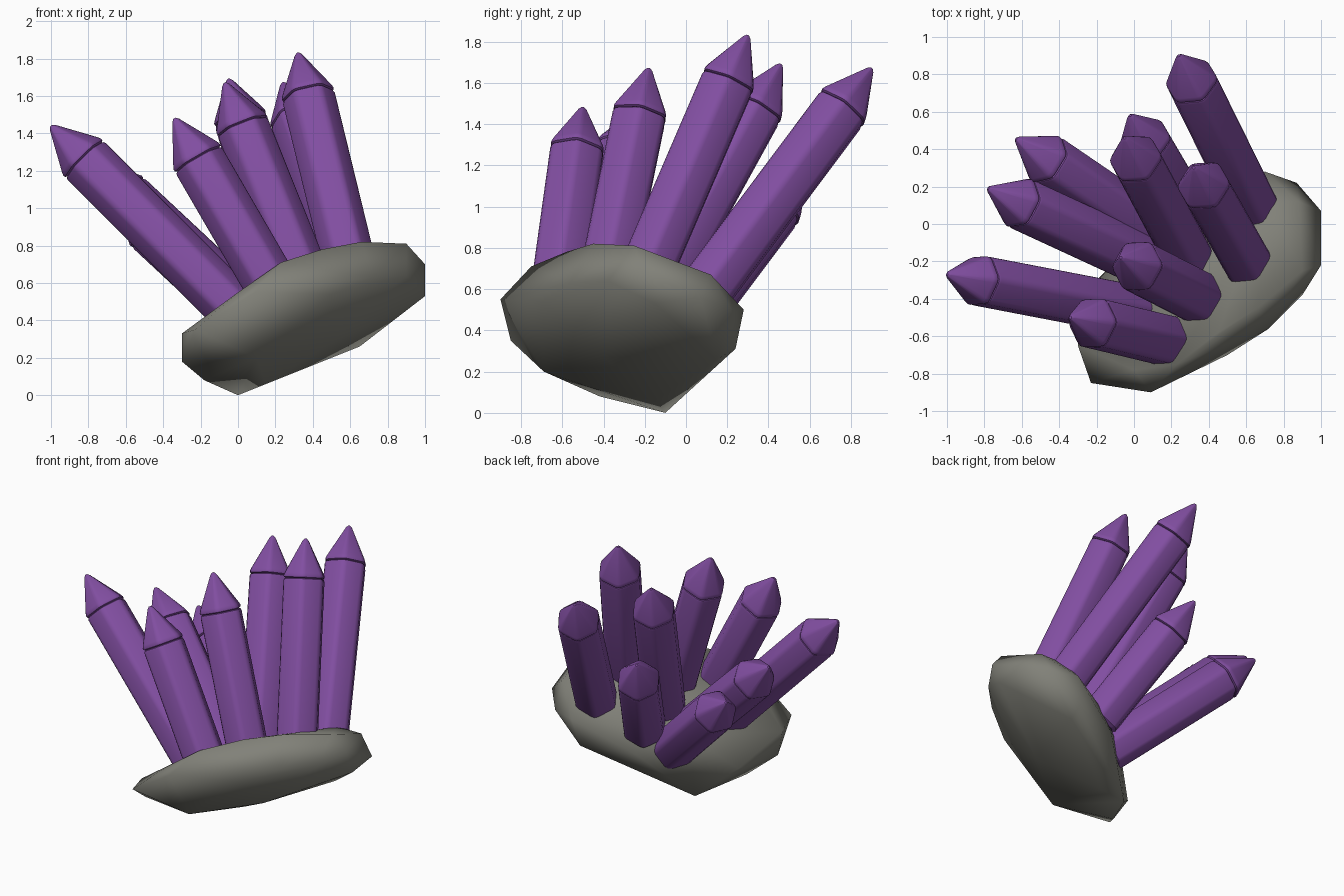
import bpy
import bmesh
import math
from mathutils import Vector, Matrix

if "Cube" in bpy.data.objects:
    bpy.data.objects.remove(bpy.data.objects["Cube"], do_unlink=True)


def make_material(name, colour):
    material = bpy.data.materials.new(name)
    material.use_nodes = True
    material.diffuse_color = colour
    material.node_tree.nodes["Principled BSDF"].inputs["Base Color"].default_value = colour
    return material


purple = make_material("crystal purple", (0.22, 0.076, 0.355, 1))
stone = make_material("stone grey", (0.22, 0.22, 0.19, 1))


def finish(name, bm, material, sharp_angle):
    """Turn a bmesh into a smooth-shaded object that keeps its sharp edges."""
    bmesh.ops.recalc_face_normals(bm, faces=bm.faces[:])
    mesh = bpy.data.meshes.new(name)
    bm.to_mesh(mesh)
    bm.free()
    mesh.materials.append(material)
    mesh.shade_smooth()
    mesh.set_sharp_from_angle(angle=math.radians(sharp_angle))
    obj = bpy.data.objects.new(name, mesh)
    bpy.context.collection.objects.link(obj)


def hexagon_ring(bm, radius, height):
    """Hexagon outline with softened corners."""
    ring = []
    for corner in range(6):
        for offset, scale in ((-9, 0.935), (0, 0.965), (9, 0.935)):
            angle = math.radians(corner * 60 + offset)
            r = radius * scale
            ring.append(bm.verts.new((r * math.cos(angle), r * math.sin(angle), height)))
    return ring


def loft(bm, profile):
    """Skin a closed solid through hexagon rings given as (radius, height)."""
    rings = [hexagon_ring(bm, r, h) for r, h in profile]
    for low, high in zip(rings, rings[1:]):
        for i in range(len(low)):
            j = (i + 1) % len(low)
            bm.faces.new((low[i], low[j], high[j], high[i]))
    bm.faces.new(rings[0][::-1])
    bm.faces.new(rings[-1])


RADIUS = 0.147
HEAD = 0.255
UP = Vector((0, 0, 1))


def crystal(name, tip, root):
    """Hexagonal shaft with a separate pointed head, set along root to tip."""
    tip, root = Vector(tip), Vector(root)
    axis = (tip - root).normalized()
    root = root - axis * 0.1
    length = (tip - root).length
    neck = length - HEAD
    bm = bmesh.new()
    # shaft with a rounded top rim
    loft(bm, [(RADIUS - 0.02, 0), (RADIUS, 0.02), (RADIUS, neck - 0.018),
              (RADIUS - 0.005, neck - 0.006), (RADIUS - 0.018, neck)])
    # pointed head with a rounded lower rim and a blunt tip
    loft(bm, [(RADIUS - 0.018, neck - 0.004), (RADIUS - 0.002, neck + 0.005),
              (RADIUS, neck + 0.016), (RADIUS - 0.008, neck + 0.034),
              (0.022, length - 0.014), (0.008, length)])
    turn = UP.rotation_difference(axis).to_matrix().to_4x4()
    bm.transform(Matrix.Translation(root) @ turn)
    finish(name, bm, purple, 35)


# Crystal cluster: tip and root of each
crystals = {
    "tall_crystal": ((.32, .3, 1.83), (.62, -.23, .6)),
    "back_left_crystal": ((.24, .9, 1.67), (.62, .13, .64)),
    "front_tall_crystal": ((-.07, -.18, 1.67), (.36, -.4, .6)),
    "front_crystal": ((-.34, -.5, 1.48), (.2, -.63, .55)),
    "right_crystal": ((-1, -.27, 1.44), (-.01, -.46, .45)),
    "middle_crystal": ((-.05, .46, 1.69), (.27, -.14, .6)),
    "short_back_crystal": ((-.02, .58, 1.19), (.28, .07, .51)),
    "back_right_crystal": ((-.63, .455, 1.04), (.11, -.05, .35)),
    "middle_right_crystal": ((-.78, .19, 1.23), (0, -.17, .5)),
}
for name, (tip, root) in crystals.items():
    crystal(name, tip, root)

# Tilted boulder: convex skin around a few corner points
upper_corners = [(.66, -.45, .82), (.9, -.25, .81), (.45, -.58, .78), (.23, -.75, .71),
                 (0, -.78, .55), (.7, .12, .67), (.88, .12, .67), (.36, .1, .47),
                 (.04, -.1, .41)]
rim_corners = [(-.3, -.65, .33), (-.3, -.6, .18), (-.23, -.85, .35), (.09, -.9, .55),
               (.5, -.7, .54), (.72, -.56, .63), (.9, -.38, .64), (1, -.22, .7),
               (1, .07, .56), (.87, .22, .5), (.7, .28, .5), (.3, .13, .3), (-.2, -.3, .17)]
lower_corners = [(0, -.1, 0), (-.18, -.42, .08), (.1, -.69, .2), (.66, .24, .31),
                 (.65, .15, .26), (.4, 0, .17), (.15, -.15, .06), (-.02, -.3, .06),
                 (.48, -.4, .27), (.8, -.25, .46), (1, -.15, .53)]
bm = bmesh.new()
for point in upper_corners + rim_corners + lower_corners:
    bm.verts.new(point)
bmesh.ops.convex_hull(bm, input=bm.verts[:])
loose = [v for v in bm.verts if not v.link_faces]
bmesh.ops.delete(bm, geom=loose, context="VERTS")
bmesh.ops.dissolve_limit(bm, angle_limit=math.radians(4), verts=bm.verts[:], edges=bm.edges[:])
finish("boulder", bm, stone, 120)
